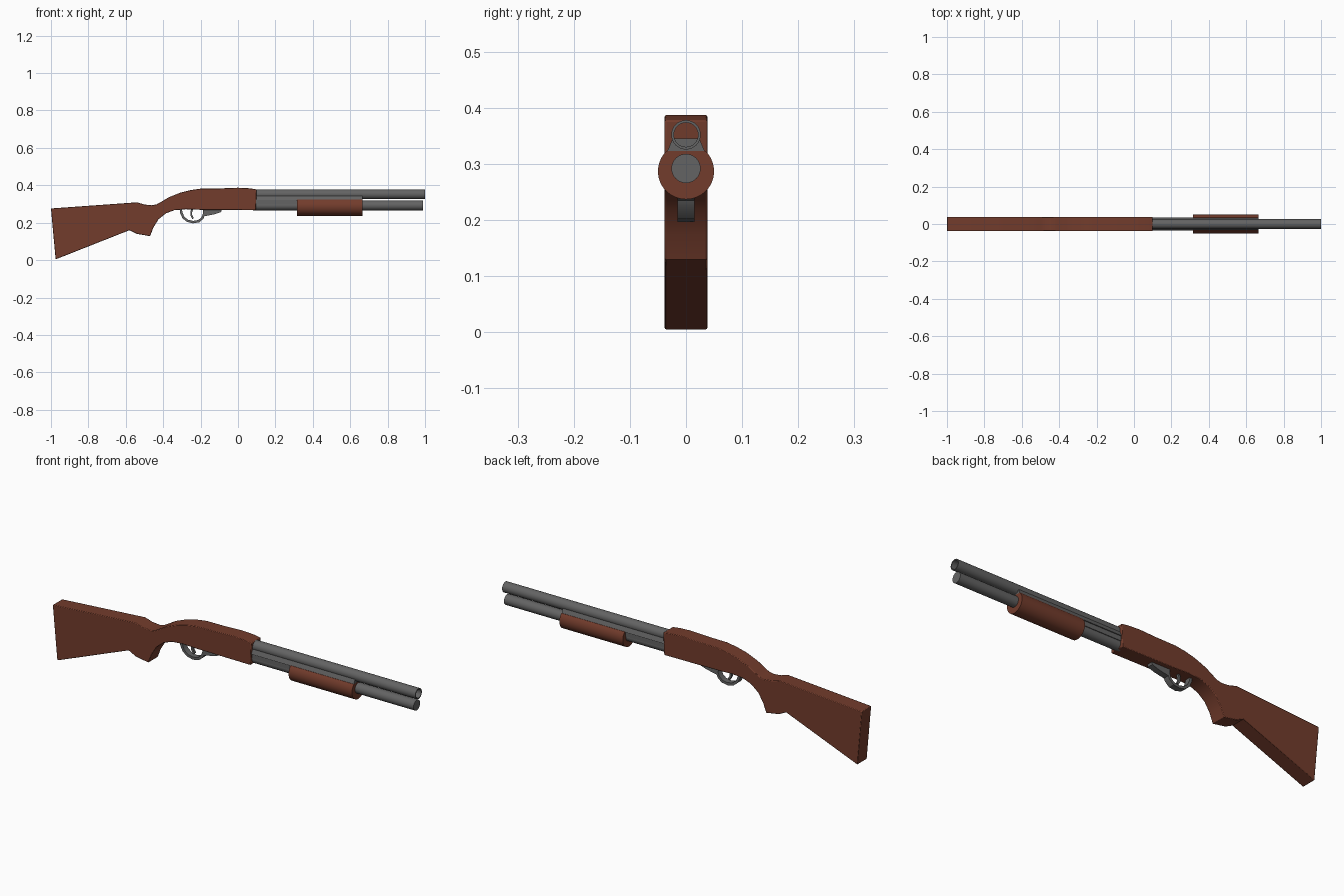
import bpy, bmesh
from math import cos, sin, pi, radians
from mathutils import Vector

if "Cube" in bpy.data.objects:
    bpy.data.objects.remove(bpy.data.objects["Cube"])


def material(name, color):
    m = bpy.data.materials.new(name)
    m.diffuse_color = (*color, 1)
    m.use_nodes = True
    m.node_tree.nodes["Principled BSDF"].inputs["Base Color"].default_value = m.diffuse_color
    return m


WOOD = material("wood", (0.17, 0.045, 0.025))
STEEL = material("steel", (0.125, 0.125, 0.125))


def finish(name, bm, mat, angle=30):
    bmesh.ops.recalc_face_normals(bm, faces=bm.faces)
    for f in bm.faces:
        f.smooth = True
    me = bpy.data.meshes.new(name)
    bm.to_mesh(me)
    bm.free()
    me.set_sharp_from_angle(angle=radians(angle))
    me.materials.append(mat)
    ob = bpy.data.objects.new(name, me)
    bpy.context.collection.objects.link(ob)
    return ob


def prism(name, outline, a, b, mat, axis="y"):
    """Extrude an outline, (x,z) along y or (y,z) along x."""
    bm = bmesh.new()
    pos = (lambda p, t: (p[0], t, p[1])) if axis == "y" else (lambda p, t: (t, p[0], p[1]))
    face = bm.faces.new([bm.verts.new(pos(p, a)) for p in outline])
    out = bmesh.ops.extrude_face_region(bm, geom=[face])
    move = Vector((0, b - a, 0)) if axis == "y" else Vector((b - a, 0, 0))
    bmesh.ops.translate(bm, vec=move, verts=[v for v in out["geom"] if isinstance(v, bmesh.types.BMVert)])
    return finish(name, bm, mat)


def lathe(name, profile, z, mat, n=32):
    """Turn (x, radius) points round an axis along x; the ends are capped."""
    bm = bmesh.new()
    rings = [[bm.verts.new((x, r * cos(2 * pi * i / n), z + r * sin(2 * pi * i / n)))
              for i in range(n)] for x, r in profile]
    for p, q in zip(rings, rings[1:]):
        for i in range(n):
            j = (i + 1) % n
            bm.faces.new((p[i], p[j], q[j], q[i]))
    bm.faces.new(rings[0])
    bm.faces.new(rings[-1])
    return finish(name, bm, mat)


def ribbon(name, path, thick, half, mat):
    """Flat strip of constant thickness following an (x,z) path."""
    pts = [Vector(p) for p in path]
    left, right = [], []
    for i, p in enumerate(pts):
        d = (pts[min(i + 1, len(pts) - 1)] - pts[max(i - 1, 0)]).normalized()
        off = Vector((-d.y, d.x)) * thick / 2
        left.append(p + off)
        right.append(p - off)
    return prism(name, left + right[::-1], -half, half, mat)


# Stock and receiver, one side profile
stock = prism("stock_and_receiver", [
    (-1.0, 0.276), (-0.975, 0.004), (-0.58, 0.16), (-0.54, 0.14), (-0.47, 0.128),
    (-0.452, 0.175), (-0.425, 0.218), (-0.385, 0.25), (-0.34, 0.267), (-0.28, 0.272),
    (-0.2, 0.269), (0.095, 0.267), (0.1, 0.378), (0.06, 0.384), (0.0, 0.387),
    (-0.1, 0.383), (-0.2, 0.382), (-0.255, 0.374), (-0.31, 0.36), (-0.37, 0.336),
    (-0.41, 0.312), (-0.435, 0.298), (-0.46, 0.293), (-0.5, 0.297), (-0.54, 0.309),
], -0.038, 0.038, WOOD)
bev = stock.modifiers.new("edge", "BEVEL")
bev.width = 0.003
bev.segments = 2
bev.limit_method = "ANGLE"
bev.angle_limit = radians(60)

# Hollow barrel, and the solid magazine tube below it
lathe("barrel", [(0.08, 0.0262), (1.0, 0.0262), (1.0, 0.0215), (0.095, 0.0215), (0.095, 0.02), (0.08, 0.02)],
      0.352, STEEL)
lathe("magazine_tube", [(0.08, 0.026), (0.99, 0.026)], 0.292, STEEL)

# Bridge between the two tubes
prism("tube_bridge", [(-0.034, 0.321), (0.034, 0.321), (0.024, 0.345), (-0.024, 0.345)],
      0.09, 0.665, STEEL, axis="x")

# Action bars joining the pump to the receiver
for side, name in ((-1, "action_bar_front"), (1, "action_bar_back")):
    prism(name, [(side * 0.02, 0.298), (side * 0.029, 0.298), (side * 0.029, 0.322), (side * 0.02, 0.322)],
          0.09, 0.33, STEEL, axis="x")

# Round pump grip with a flat top
start = radians(46)
arc = [(0.05 * cos(a), 0.287 + 0.05 * sin(a))
       for a in [start - i * (pi + 2 * start) / 32 for i in range(33)]]
prism("pump_grip", arc, 0.315, 0.666, WOOD, axis="x")

# Trigger guard loop, its front tang and the trigger
ribbon("trigger_guard", [
    (-0.306, 0.28), (-0.304, 0.255), (-0.292, 0.228), (-0.27, 0.21), (-0.24, 0.203),
    (-0.21, 0.208), (-0.19, 0.225), (-0.18, 0.25), (-0.178, 0.28)], 0.013, 0.015, STEEL)
prism("guard_tang", [(-0.187, 0.233), (-0.125, 0.245), (-0.09, 0.257), (-0.085, 0.275), (-0.187, 0.275)],
      -0.015, 0.015, STEEL)
ribbon("trigger", [(-0.242, 0.28), (-0.25, 0.258), (-0.25, 0.24), (-0.24, 0.222)], 0.01, 0.006, STEEL)
